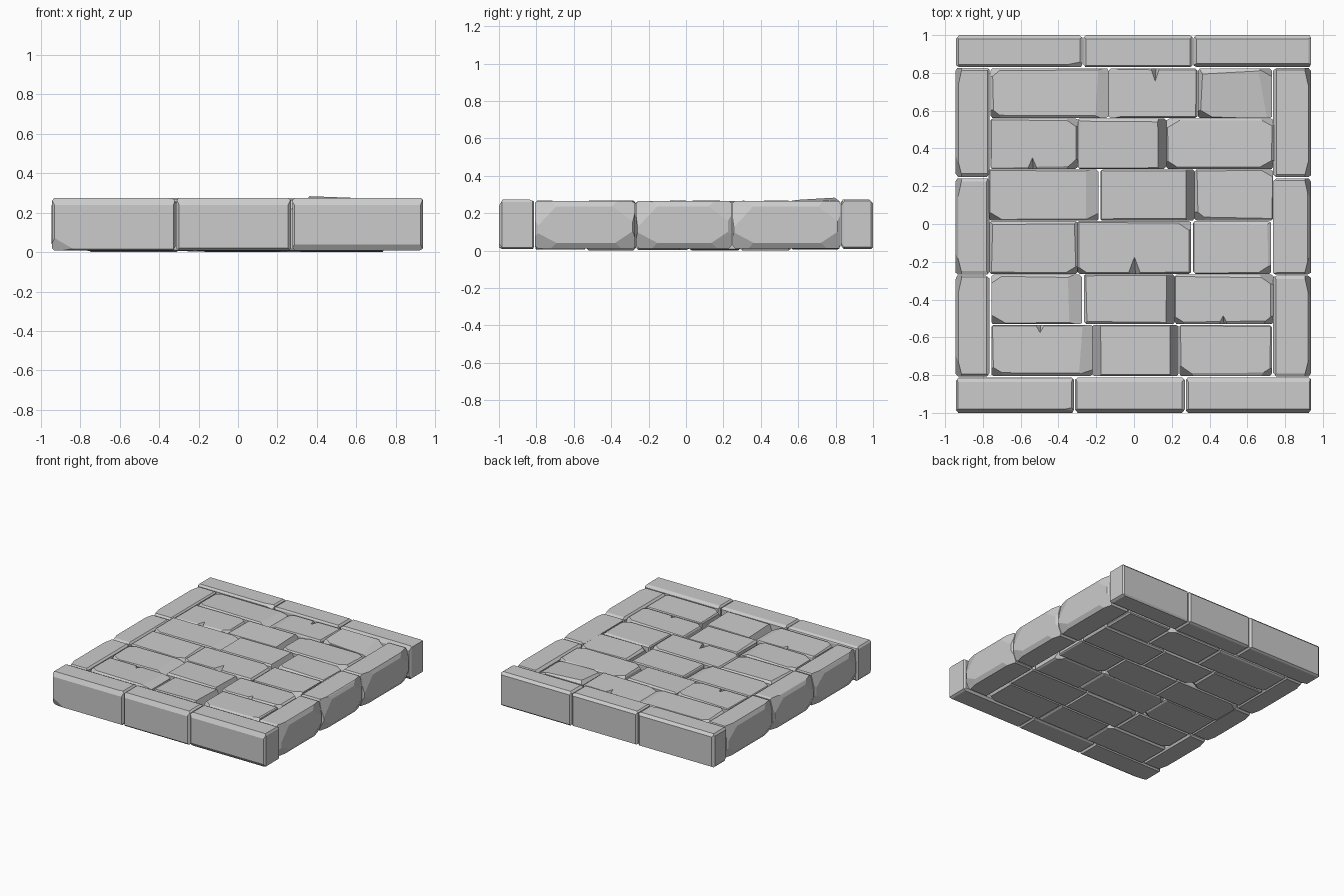
import bpy, bmesh, random
from mathutils import Vector

if "Cube" in bpy.data.objects:
    bpy.data.objects.remove(bpy.data.objects["Cube"])

random.seed(7)
DIRS = {'E': (1, 0), 'W': (-1, 0), 'N': (0, 1), 'S': (0, -1),
        'NE': (1, 1), 'NW': (-1, 1), 'SE': (1, -1), 'SW': (-1, -1)}


def slice_off(bm, point, normal):
    """Cut the convex stone by a plane and cap the cut."""
    r = bmesh.ops.bisect_plane(bm, geom=bm.verts[:] + bm.edges[:] + bm.faces[:], dist=1e-5,
                               plane_co=point, plane_no=normal, clear_outer=True)
    edges = [e for e in bm.edges if e.is_boundary]
    if len(edges) > 2:
        bmesh.ops.contextual_create(bm, geom=edges)


def trim(bm, lo, hi, signs, widths):
    """Chamfer the edge (two signs) or corner (three signs) of the box."""
    p = Vector([hi[i] if s > 0 else lo[i] for i, s in enumerate(signs)])
    n = Vector([s / w if s else 0 for s, w in zip(signs, widths)])
    k = next(i for i in range(3) if signs[i])
    p[k] -= signs[k] * widths[k]
    slice_off(bm, p, n.normalized())


def stone(name, x0, x1, y0, y1, z0, z1, cuts=(), bevel=(0.006, 0.014), tilt=(0, 0)):
    lo, hi = Vector((x0, y0, z0)), Vector((x1, y1, z1))
    bm = bmesh.new()
    bmesh.ops.create_cube(bm, size=1)
    for v in bm.verts:
        v.co = (lo + hi) / 2 + v.co * (hi - lo)
        if v.co.z > (z0 + z1) / 2:      # slightly sloping top
            v.co.z += tilt[0] * (1 if v.co.x > (x0 + x1) / 2 else -1)
            v.co.z += tilt[1] * (1 if v.co.y > (y0 + y1) / 2 else -1)
    # worn edges
    for i, j in ((0, 1), (0, 2), (1, 2)):
        for a in (-1, 1):
            for b in (-1, 1):
                s = [0, 0, 0]
                s[i], s[j] = a, b
                trim(bm, lo, hi, s, [random.uniform(*bevel) for _ in range(3)])
    # larger chips, lower case = underside
    for key, w in cuts:
        d = DIRS[key.upper()]
        trim(bm, lo, hi, (*d, 1 if key.isupper() else -1), w)
    bmesh.ops.recalc_face_normals(bm, faces=bm.faces[:])
    me = bpy.data.meshes.new(name)
    bm.to_mesh(me)
    bm.free()
    ob = bpy.data.objects.new(name, me)
    bpy.context.collection.objects.link(ob)
    return ob


def chips(text):
    """Corner names to chip sizes; E+/W+ is a steep end, E/W a gentle one."""
    out = []
    for t in text.split():
        if t.endswith('+'):
            out.append((t[0], (0.045, 1, 0.13)))
        elif len(t) == 1:
            out.append((t, (0.065, 1, 0.025)))
        else:
            out.append((t, (random.uniform(.06, .09), random.uniform(.04, .06), random.uniform(.05, .09))))
    return out


def notch(ob, x, y, tip, w, depth):
    """Triangular nick in the top edge of a stone, from y to tip."""
    s = 1 if y > tip else -1
    bm = bmesh.new()
    for c in ((x, tip - s * 0.02, 0.29), (x - w * 1.2, y + s * 0.02, 0.29),
              (x + w * 1.2, y + s * 0.02, 0.29), (x + w * 0.2, y + s * 0.02, 0.26 - depth)):
        bm.verts.new(c)
    bmesh.ops.convex_hull(bm, input=bm.verts[:])
    bmesh.ops.recalc_face_normals(bm, faces=bm.faces[:])
    me = bpy.data.meshes.new("nick_cutter")
    bm.to_mesh(me)
    bm.free()
    cutter = bpy.data.objects.new("nick_cutter", me)
    bpy.context.collection.objects.link(cutter)
    m = ob.modifiers.new("nick", 'BOOLEAN')
    m.operation, m.solver, m.object = 'DIFFERENCE', 'EXACT', cutter
    bpy.context.view_layer.objects.active = ob
    bpy.ops.object.modifier_apply(modifier=m.name)
    bpy.data.objects.remove(cutter)


# inner paving: per course (y0, y1, [(x0, x1, chips), ...])
COURSES = [
    (0.562, 0.822, [(-0.76, -0.135, "E SW NW sw"), (-0.135, 0.337, "W ne"), (0.34, 0.73, "E SW NE")]),
    (0.292, 0.558, [(-0.76, -0.297, "NE SE se"), (-0.297, 0.172, "E+ sw"), (0.172, 0.74, "NW SE NE SW")]),
    (0.018, 0.288, [(-0.77, -0.187, "E SW SE nw"), (-0.178, 0.32, "E+ se"), (0.32, 0.737, "SW NE sw")]),
    (-0.264, 0.015, [(-0.765, -0.3, "SE se"), (-0.3, 0.303, "NE SW nw"), (0.312, 0.725, "SE ne")]),
    (-0.53, -0.268, [(-0.755, -0.275, "E NW SW sw"), (-0.265, 0.215, "E+ nw"), (0.215, 0.738, "SE NE SW")]),
    (-0.805, -0.534, [(-0.755, -0.22, "E SW SE ne"), (-0.22, 0.236, "W+ E+"), (0.24, 0.73, "SE SW se")]),
]
paving = {}
for r, (y0, y1, row) in enumerate(COURSES):
    for c, (x0, x1, t) in enumerate(row):
        tilt = [random.uniform(-0.004, 0.004) for _ in range(2)]
        top = 0.264
        if (r, c) == (0, 2):
            tilt, top = (-0.008, 0.008), 0.27
        paving[r, c] = stone(f"paving_stone_{r + 1}_{c + 1}", x0, x1, y0, y1,
                             random.uniform(0, 0.01), top, chips(t), tilt=tilt)

# nicks in the paving edges
for key, x, y, tip, w, d in (((0, 1), 0.11, 0.822, 0.74, 0.035, 0.06), ((1, 0), -0.54, 0.29, 0.36, 0.04, 0.07),
                             ((3, 1), 0.0, -0.265, -0.16, 0.045, 0.08), ((4, 2), 0.47, -0.53, -0.48, 0.04, 0.06),
                             ((5, 0), -0.5, -0.533, -0.585, 0.045, 0.06)):
    notch(paving[key], x, y, tip, w, d)

# front and back kerbs
FRONT = [("S", (1, .02, .035)), ("N", (1, .025, .012))]
for name, y0, y1, xs, base in (("front", -1, -0.812, (-0.945, -0.315, 0.272, 0.94), FRONT),
                               ("back", 0.83, 1, (-0.945, -0.27, 0.312, 0.94), [("N", (1, .02, .02))])):
    for i in range(3):
        cuts = list(base)
        if i == 2:
            cuts += [("s", (1, .02, .03)), ("S", (1, .02, .03))]
        if i == 0:
            cuts += [("sw", (.12, .03, .07)), ("SE", (.15, .03, .025))]
        stone(f"{name}_kerb_{i + 1}", xs[i] + 0.003, xs[i + 1] - 0.003, y0, y1, 0.008, 0.274,
              cuts, (0.008, 0.018))

# side kerbs, outer ends worn down
ys = (-0.81, -0.27, 0.245, 0.83)
for name, x0, x1, o in (("left", -0.945, -0.765, 'W'), ("right", 0.737, 0.937, 'E')):
    for i in range(3):
        l = o.lower()
        cuts = [(o, (.015, 1, .03)), (l, (.02, 1, .03)),
                ('N' + o, (.035, .16, .12)), ('S' + o, (.035, .14, .15)),
                ('n' + l, (.04, .15, .10)), ('s' + l, (.04, .17, .09))]
        stone(f"{name}_kerb_{i + 1}", x0, x1, ys[i] + 0.003, ys[i + 1] - 0.003, 0.012, 0.266,
              cuts, (0.008, 0.02))
